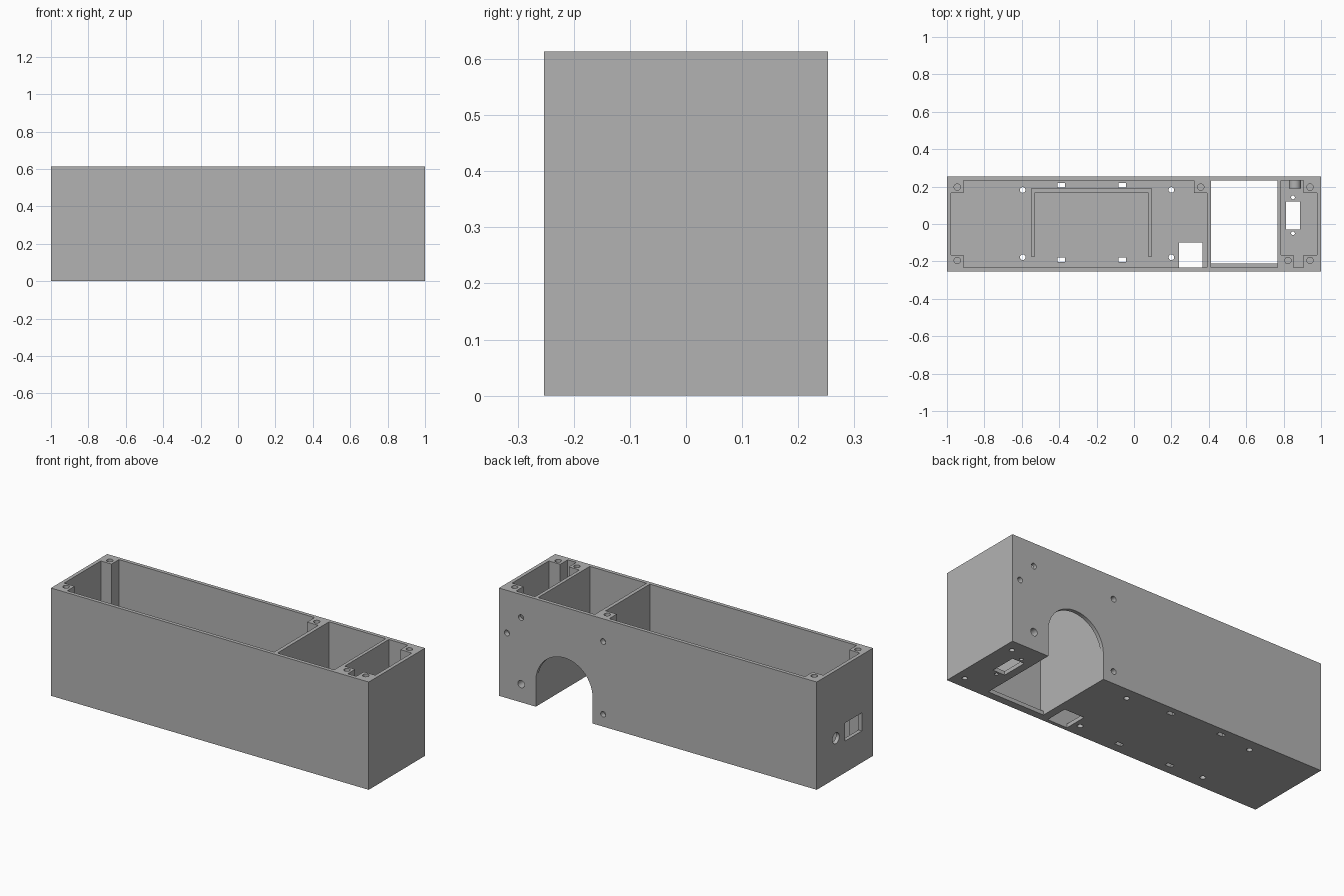
import bpy, bmesh, math
from mathutils import Matrix, Vector

cube = bpy.data.objects.get("Cube")
if cube:
    bpy.data.objects.remove(cube, do_unlink=True)

grey = bpy.data.materials.new("plain grey")
grey.use_nodes = True
COLOUR = (0.45, 0.45, 0.45, 1)
grey.diffuse_color = COLOUR
grey.node_tree.nodes["Principled BSDF"].inputs["Base Color"].default_value = COLOUR

W, D, H = 1.0, 0.253, 0.613      # half width, half depth, height
T, FLOOR = 0.021, 0.022          # wall and floor thickness
IN = D - T                       # inner half depth
POST = 0.165                     # inner edge of the corner posts
TOP = H + 0.1


def finish(name, bm):
    bmesh.ops.recalc_face_normals(bm, faces=bm.faces)
    mesh = bpy.data.meshes.new(name)
    bm.to_mesh(mesh)
    bm.free()
    mesh.materials.append(grey)
    obj = bpy.data.objects.new(name, mesh)
    bpy.context.collection.objects.link(obj)
    return obj


def prism(name, profile, direction):
    """Extrude a closed profile of 3D points along a direction."""
    bm = bmesh.new()
    face = bm.faces.new([bm.verts.new(p) for p in profile])
    moved = bmesh.ops.extrude_face_region(bm, geom=[face])["geom"]
    bmesh.ops.translate(bm, vec=direction,
                        verts=[v for v in moved if isinstance(v, bmesh.types.BMVert)])
    return finish(name, bm)


def upright(name, outline, z0, z1):
    return prism(name, [(x, y, z0) for x, y in outline], (0, 0, z1 - z0))


def box(name, x0, x1, y0, y1, z0, z1):
    return upright(name, [(x0, y0), (x1, y0), (x1, y1), (x0, y1)], z0, z1)


def rod(name, centre, radius, length, axis):
    bm = bmesh.new()
    turn = Vector((0, 0, 1)).rotation_difference(Vector(axis)).to_matrix().to_4x4()
    bmesh.ops.create_cone(bm, cap_ends=True, segments=32, radius1=radius, radius2=radius,
                          depth=length, matrix=Matrix.Translation(centre) @ turn)
    return finish(name, bm)


def cut(target, cutters):
    """Subtract every cutter, bake the result and drop the cutters."""
    for c in cutters:
        c.hide_render = True
        mod = target.modifiers.new("cut", 'BOOLEAN')
        mod.operation, mod.solver, mod.object = 'DIFFERENCE', 'EXACT', c
    bpy.context.view_layer.update()
    baked = bpy.data.meshes.new_from_object(
        target.evaluated_get(bpy.context.evaluated_depsgraph_get()))
    target.modifiers.clear()
    target.data = baked
    baked.materials.clear()
    baked.materials.append(grey)
    for c in cutters:
        bpy.data.objects.remove(c, do_unlink=True)


body = box("case_body", -W, W, -D, D, 0, H)

# Three bays, their outlines leaving the screw posts standing
X0, X1 = -W + T, W - T
main_bay = [(X0, -POST), (-0.912, -POST), (-0.912, -IN), (0.39, -IN), (0.39, POST),
            (0.32, POST), (0.32, IN), (-0.912, IN), (-0.912, POST), (X0, POST)]
small_bay = [(0.787, -POST), (0.853, -POST), (0.853, -IN), (0.907, -IN), (0.907, -POST),
             (X1, -POST), (X1, POST), (0.907, POST), (0.907, IN), (0.787, IN)]
cut(body, [upright("main_bay_cutter", main_bay, FLOOR, TOP),
           upright("small_bay_cutter", small_bay, FLOOR, TOP),
           box("middle_bay_cutter", 0.411, 0.768, -IN, IN, FLOOR, TOP)])

# Arched opening through the back wall and floor of the middle bay
R, CX, SPRING = 0.1785, 0.5895, 0.147
arch = [(CX + R, IN - 0.01, -0.1)]
arch += [(CX + R * math.cos(a), IN - 0.01, SPRING + R * math.sin(a))
         for a in (math.pi * i / 32 for i in range(33))]
arch += [(CX - R, IN - 0.01, -0.1)]
openings = [prism("arch_cutter", arch, (0, 0.1, 0)),
            box("middle_floor_cutter", 0.411, 0.768, -0.21, IN, -0.1, FLOOR + 0.01),
            box("cable_opening_cutter", 0.24, 0.365, -IN, -0.1, -0.1, FLOOR + 0.01),
            box("switch_opening_cutter", 0.813, 0.888, -0.03, 0.12, -0.1, FLOOR + 0.01),
            box("side_window_cutter", -W - 0.1, X0 + 0.01, -0.153, 0, 0.18, 0.283),
            rod("side_hole_cutter", (-W, 0.081, 0.228), 0.031, 0.1, (1, 0, 0))]

# Slots and screw holes in the floor
for x in (-0.39, -0.064):
    for y in (-0.19, 0.208):
        openings.append(box("slot_cutter", x - 0.02, x + 0.02, y - 0.012, y + 0.012, -0.1, 0.05))
for x in (-0.595, 0.2):
    for y in (-0.178, 0.182):
        openings.append(rod("mount_hole_cutter", (x, y, 0), 0.015, 0.1, (0, 0, 1)))
for y in (-0.05, 0.142):
    openings.append(rod("switch_screw_cutter", (0.85, y, 0), 0.01, 0.1, (0, 0, 1)))
for y in (-0.182, 0.182):
    openings.append(rod("foot_hole_cutter", (0.944, y, 0), 0.014, 0.1, (0, 0, 1)))

# Blind screw holes in the tops of the posts
for x, y in ((-0.945, 0.197), (-0.945, -0.195), (0.357, 0.197),
             (0.941, 0.197), (0.941, -0.195), (0.823, -0.195)):
    openings.append(rod("post_hole_cutter", (x, y, H), 0.017, 0.2, (0, 0, 1)))

# Screw holes in the back wall
for x, z in ((0.861, 0.482), (0.95, 0.37), (0.344, 0.484), (0.344, 0.07)):
    openings.append(rod("back_hole_cutter", (x, D, z), 0.016, 0.06, (0, 1, 0)))
openings.append(rod("socket_hole_cutter", (0.86, D, 0.104), 0.021, 0.1, (0, 1, 0)))
cut(body, openings)

# Socket collar behind the large back hole
collar = rod("socket_collar", (0.86, 0.213, 0.104), 0.032, 0.045, (0, 1, 0))
cut(collar, [rod("collar_bore_cutter", (0.86, 0.213, 0.104), 0.021, 0.2, (0, 1, 0))])

# U-shaped tray rib on the main floor
rib = [(-0.55, -0.175), (-0.53, -0.175), (-0.53, 0.168), (0.076, 0.168),
       (0.076, -0.175), (0.097, -0.175), (0.097, 0.189), (-0.55, 0.189)]
tray = upright("tray_rib", rib, FLOOR - 0.005, 0.07)

# Smooth the round holes, keep every other edge sharp
bpy.ops.object.select_all(action='DESELECT')
for obj in (body, collar, tray):
    obj.select_set(True)
bpy.context.view_layer.objects.active = body
bpy.ops.object.shade_smooth_by_angle(angle=math.radians(30))
